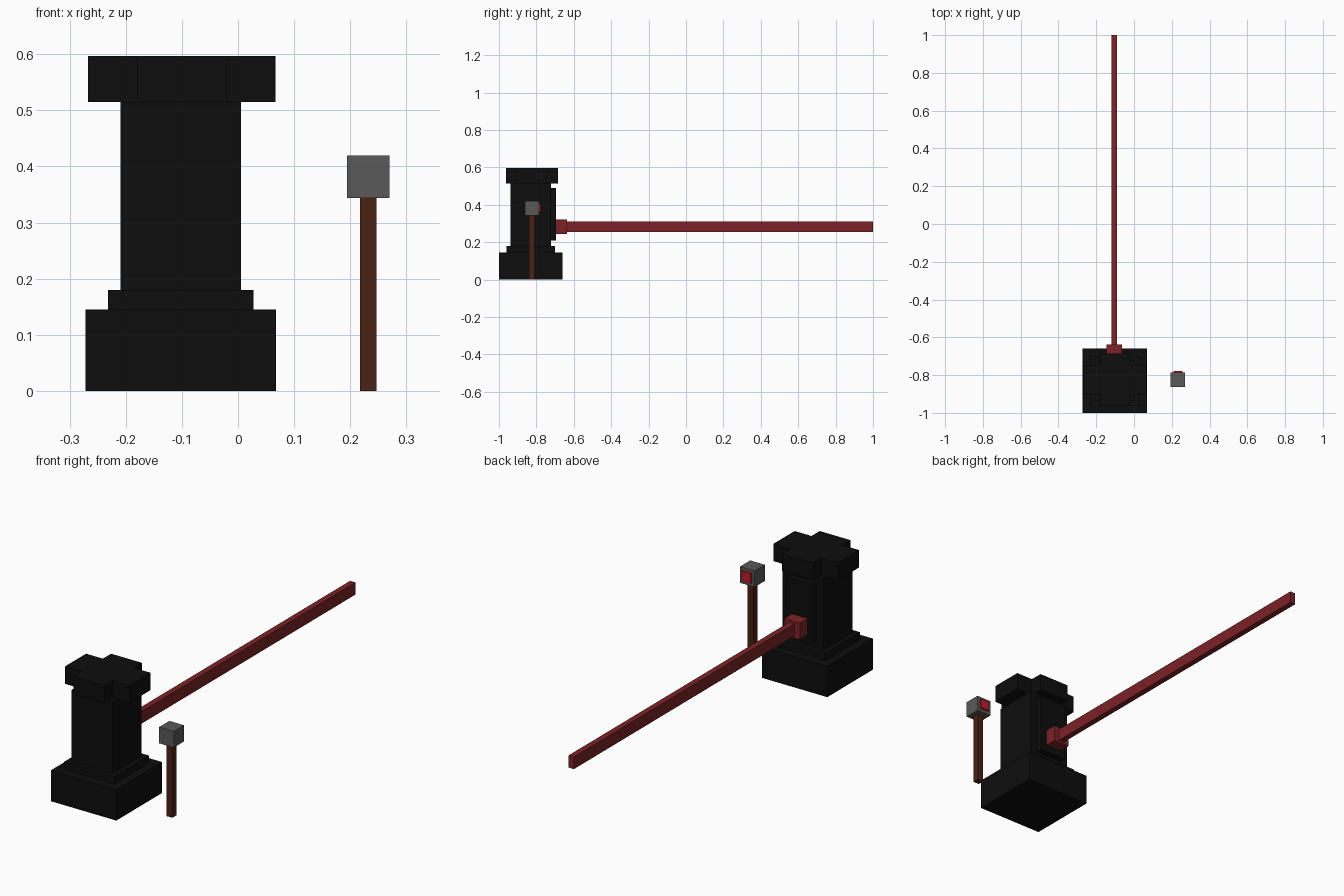
import bpy
import bmesh

if "Cube" in bpy.data.objects:
    bpy.data.objects.remove(bpy.data.objects["Cube"])


def material(name, rgb):
    m = bpy.data.materials.new(name)
    m.diffuse_color = (*rgb, 1)
    m.use_nodes = True
    m.node_tree.nodes["Principled BSDF"].inputs["Base Color"].default_value = m.diffuse_color
    return m


BLACK = material("black", (0.004, 0.004, 0.004))
RED = material("dark_red", (0.2, 0.016, 0.02))
BROWN = material("brown", (0.07, 0.015, 0.007))
GREY = material("grey", (0.1, 0.1, 0.1))
LAMP = material("lamp_red", (0.5, 0.012, 0.022))


def prism(name, outline, z0, z1, mat):
    """Extrude a flat outline from z0 up to z1."""
    bm = bmesh.new()
    face = bm.faces.new([bm.verts.new((x, y, z0)) for x, y in outline])
    top = bmesh.ops.extrude_face_region(bm, geom=[face])["geom"]
    verts = [v for v in top if isinstance(v, bmesh.types.BMVert)]
    bmesh.ops.translate(bm, verts=verts, vec=(0, 0, z1 - z0))
    bmesh.ops.recalc_face_normals(bm, faces=bm.faces)
    mesh = bpy.data.meshes.new(name)
    bm.to_mesh(mesh)
    bm.free()
    mesh.materials.append(mat)
    obj = bpy.data.objects.new(name, mesh)
    bpy.context.collection.objects.link(obj)
    return obj


def box(name, x, y, z, mat):
    outline = [(x[0], y[0]), (x[1], y[0]), (x[1], y[1]), (x[0], y[1])]
    return prism(name, outline, z[0], z[1], mat)


def square(name, half, z, mat):
    """Square block centred on the pedestal axis."""
    return box(name, (CX - half, CX + half), (CY - half, CY + half), z, mat)


CX, CY = -0.102, -0.83

# Pedestal: base, step and column
square("base", 0.17, (0, 0.145), BLACK)
square("base_step", 0.13, (0.145, 0.18), BLACK)
square("column", 0.107, (0.18, 0.515), BLACK)

# Raised panel on the back of the column
box("back_panel", (CX - 0.07, CX + 0.07), (-0.724, -0.695), (0.21, 0.49), BLACK)

# Cross-shaped cap
a, b, c, d = 0.167, 0.08, 0.139, 0.078
quarter = [(a, d), (b, d), (b, c)]
cross = quarter + [(-x, y) for x, y in reversed(quarter)]
cross += [(-x, -y) for x, y in cross]
prism("cap", [(CX + 0.002 + x, -0.824 + y) for x, y in cross], 0.515, 0.597, BLACK)

# Long beam and its emitter
box("emitter", (-0.145, -0.063), (-0.695, -0.637), (0.244, 0.322), RED)
box("beam", (-0.118, -0.09), (-0.637, 1.0), (0.255, 0.312), RED)

# Signal post with lamp on the back
box("post", (0.217, 0.247), (-0.84, -0.81), (0, 0.345), BROWN)
box("signal_head", (0.194, 0.27), (-0.862, -0.786), (0.344, 0.42), GREY)
box("signal_lamp", (0.208, 0.256), (-0.786, -0.777), (0.36, 0.406), LAMP)
